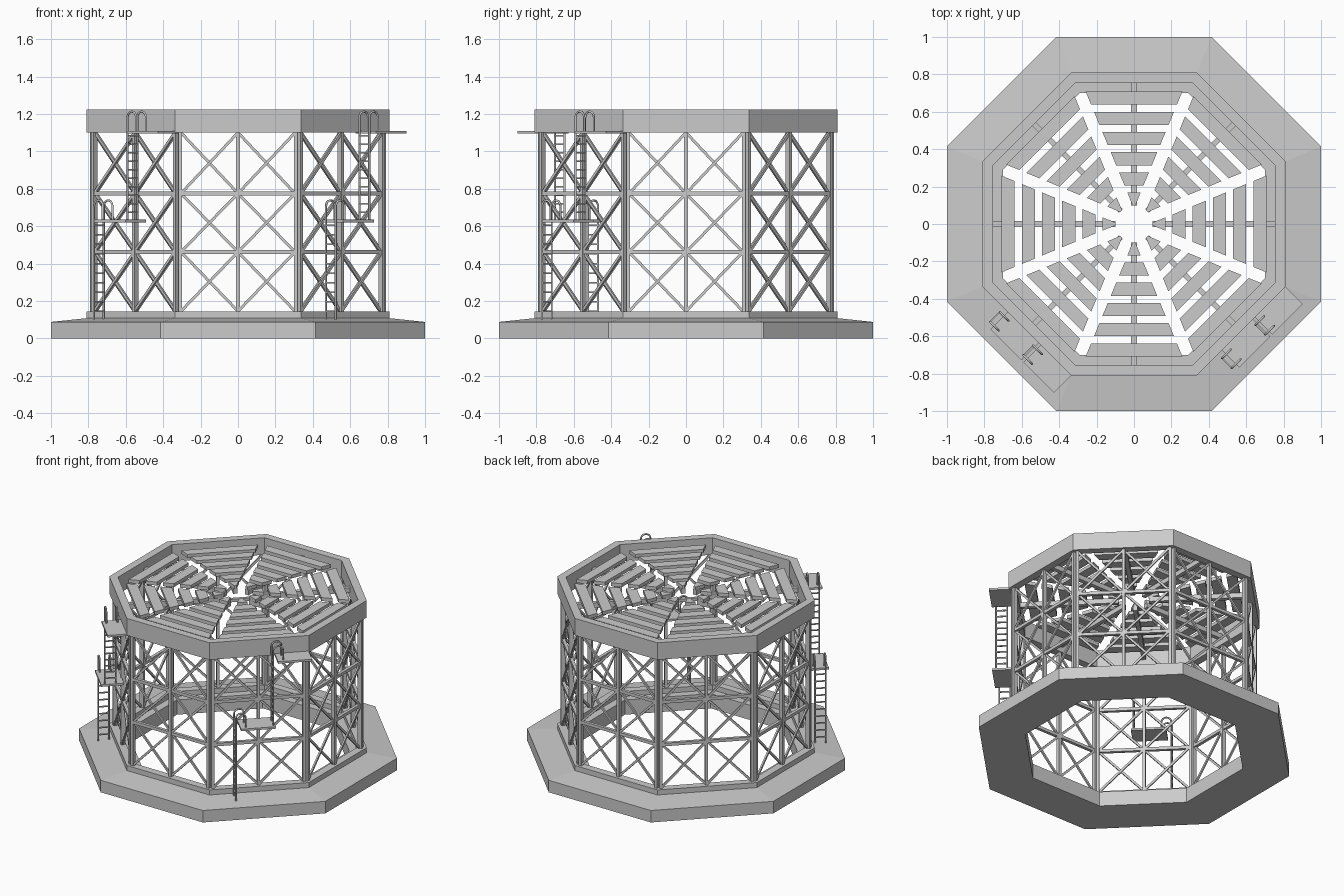
import bpy, bmesh, math
from mathutils import Matrix, Vector

if "Cube" in bpy.data.objects:
    bpy.data.objects.remove(bpy.data.objects["Cube"])

T = math.tan(math.pi / 8)


def finish(bm, name):
    bmesh.ops.recalc_face_normals(bm, faces=bm.faces)
    me = bpy.data.meshes.new(name)
    bm.to_mesh(me)
    bm.free()
    ob = bpy.data.objects.new(name, me)
    bpy.context.collection.objects.link(ob)
    return ob


def side(k):
    """Frame of one octagon side: x along the side, -y outward."""
    return Matrix.Rotation(k * math.pi / 4, 4, 'Z')


def ring(name, profile):
    """Sweep a closed (apothem, z) profile around the octagon."""
    bm = bmesh.new()
    loops = []
    for k in range(8):
        a = math.pi / 8 + k * math.pi / 4
        loops.append([bm.verts.new((r / math.cos(math.pi / 8) * math.cos(a),
                                    r / math.cos(math.pi / 8) * math.sin(a), z))
                      for r, z in profile])
    n = len(profile)
    for k in range(8):
        p, q = loops[k], loops[(k + 1) % 8]
        for i in range(n):
            j = (i + 1) % n
            bm.faces.new((p[i], q[i], q[j], p[j]))
    return finish(bm, name)


def box(bm, m, x0, x1, n0, n1, z0, z1):
    """Box in a side frame: x range, outward distance range, z range."""
    c = Vector(((x0 + x1) / 2, -(n0 + n1) / 2, (z0 + z1) / 2))
    s = Matrix.Diagonal((x1 - x0, n1 - n0, z1 - z0, 1))
    bmesh.ops.create_cube(bm, size=1, matrix=m @ Matrix.Translation(c) @ s)


def brace(bm, m, xa, za, xb, zb, n, w, d):
    """Diagonal bar in the plane of one side."""
    length = math.hypot(xb - xa, zb - za)
    rot = Matrix.Rotation(-math.atan2(zb - za, xb - xa), 4, 'Y')
    loc = Matrix.Translation(((xa + xb) / 2, -n, (za + zb) / 2))
    bmesh.ops.create_cube(bm, size=1, matrix=m @ loc @ rot
                          @ Matrix.Diagonal((length, d, w, 1)))


# Base, sill, upper rim
ring("base", [(1.0, 0), (1.0, 0.088), (0.81, 0.108), (0.70, 0.108), (0.70, 0)])
ring("sill", [(0.81, 0.105), (0.81, 0.145), (0.755, 0.145), (0.755, 0.105)])
ring("upper_rim", [(0.81, 1.10), (0.81, 1.225), (0.755, 1.225), (0.755, 1.10)])

# Frame posts, horizontal girts and cross braces
posts, girts, braces = bmesh.new(), bmesh.new(), bmesh.new()
levels = [0.145, 0.462, 0.775, 1.10]
for k in range(8):
    m = side(k)
    for x in (-0.309, 0, 0.309):
        box(posts, m, x - 0.01, x + 0.01, 0.762, 0.792, 0.14, 1.105)
    for z in levels[1:3]:
        box(girts, m, -0.31, 0.31, 0.766, 0.788, z - 0.011, z + 0.011)
    for z0, z1 in zip(levels, levels[1:]):
        for xa, xb in ((-0.305, 0), (0, 0.305)):
            brace(braces, m, xa, z0, xb, z1, 0.781, 0.015, 0.012)
            brace(braces, m, xb, z0, xa, z1, 0.772, 0.015, 0.012)
finish(posts, "frame_posts")
finish(girts, "frame_girts")
finish(braces, "cross_braces")

# Roof: one radial beam and six trapezoid slats per side
beams, slats = bmesh.new(), bmesh.new()
GAP = 0.032 / math.cos(math.pi / 8)
for k in range(8):
    m = side(k)
    box(beams, m, -0.015, 0.015, 0.10, 0.76, 1.14, 1.176)
    for i in range(6):
        outer = 0.708 - i * 0.108
        inner = outer - 0.07
        xo, xi = outer * T - GAP, max(inner * T - GAP, 0.008)
        rows = [[slats.verts.new(m @ Vector((x, -n, z))) for x, n in
                 ((-xo, outer), (xo, outer), (xi, inner), (-xi, inner))]
                for z in (1.175, 1.20)]
        slats.faces.new(rows[0])
        slats.faces.new(rows[1])
        for a in range(4):
            b = (a + 1) % 4
            slats.faces.new((rows[0][a], rows[0][b], rows[1][b], rows[1][a]))
finish(beams, "roof_beams")
finish(slats, "roof_slats")


def rails(name, m, x, z0, zp):
    """Two ladder rails with hooped tops landing on the platform."""
    cu = bpy.data.curves.new(name, 'CURVE')
    cu.dimensions = '3D'
    cu.bevel_depth = 0.006
    cu.bevel_resolution = 1
    cu.use_fill_caps = True
    r = 0.033
    for n in (0.84, 0.914):
        pts = [(x, z0)]
        for i in range(9):
            a = math.pi - i * math.pi / 8
            pts.append((x + r + r * math.cos(a), zp + 0.07 + r * math.sin(a)))
        pts.append((x + 2 * r, zp))
        sp = cu.splines.new('POLY')
        sp.points.add(len(pts) - 1)
        for p, (px, pz) in zip(sp.points, pts):
            p.co = (*(m @ Vector((px, -n, pz))), 1)
    tmp = bpy.data.objects.new(name, cu)
    bpy.context.collection.objects.link(tmp)
    dg = bpy.context.evaluated_depsgraph_get()
    me = bpy.data.meshes.new_from_object(tmp.evaluated_get(dg))
    bpy.data.objects.remove(tmp)
    bpy.context.collection.objects.link(bpy.data.objects.new(name, me))


# Ladders and landings on the two front diagonal sides
for label, k in (("left", -1), ("right", 1)):
    m = side(k)
    for part, x, z0, zp, p0, p1 in (("lower", -0.175, 0.10, 0.635, -0.145, 0.09),
                                    ("upper", 0.078, 0.63, 1.11, 0.105, 0.335)):
        rails(f"{label}_{part}_ladder_rails", m, x, z0, zp)
        rungs = bmesh.new()
        for i in range(10):
            z = z0 + 0.045 + i * (zp - z0 - 0.05) / 9.5
            box(rungs, m, x - 0.004, x + 0.004, 0.84, 0.914, z - 0.004, z + 0.004)
        finish(rungs, f"{label}_{part}_ladder_rungs")
        deck = bmesh.new()
        box(deck, m, p0, p1, 0.785, 0.94, zp - 0.015, zp)
        finish(deck, f"{label}_{part}_landing")
